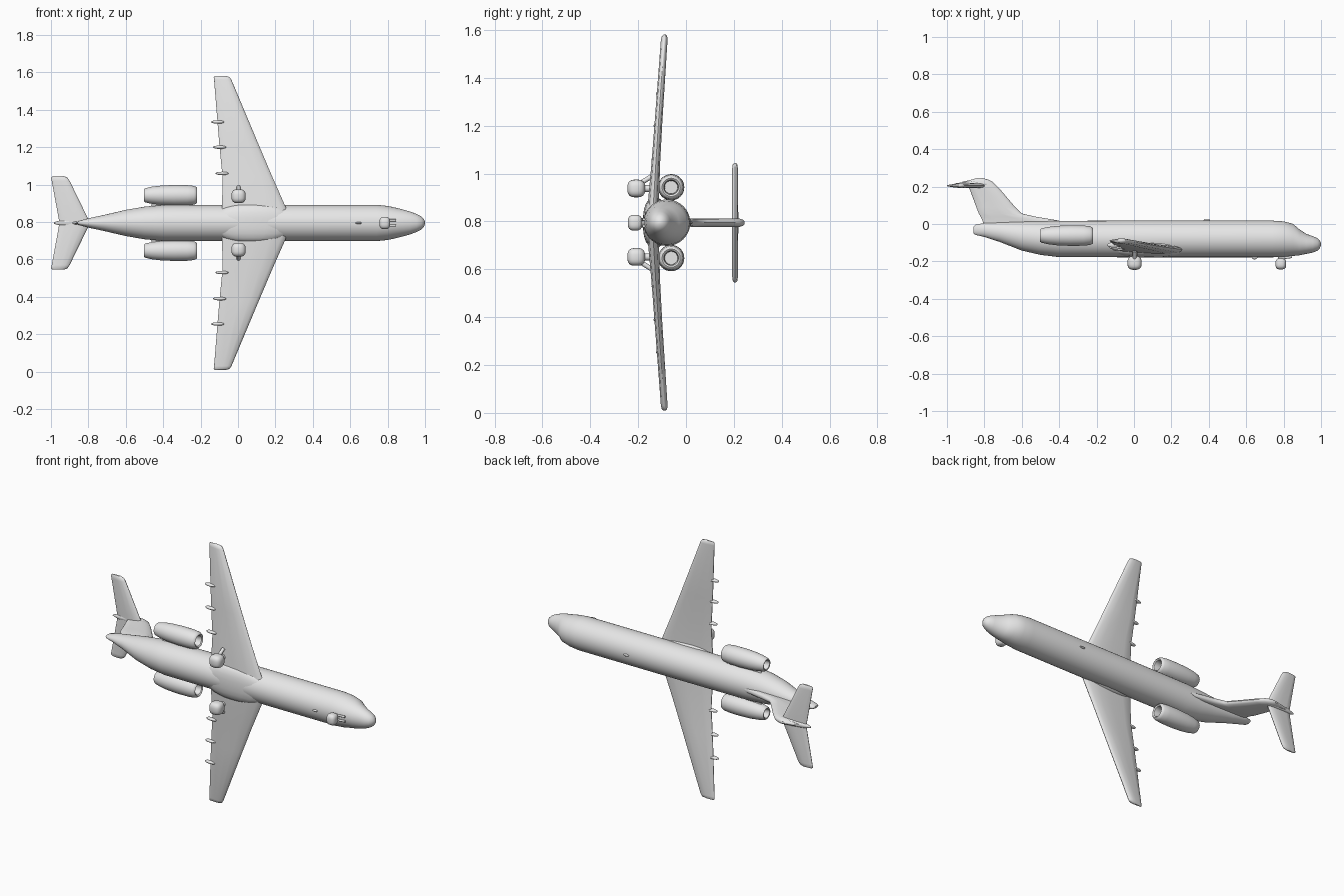
import bpy, bmesh, math
from mathutils import Vector

if "Cube" in bpy.data.objects:
    bpy.data.objects.remove(bpy.data.objects["Cube"])

MID = 0.795  # height of the aircraft's centre line; it lies on its side, its roof towards +y

grey = bpy.data.materials.new("light grey")
grey.use_nodes = True
grey.diffuse_color = (0.8, 0.8, 0.8, 1)
grey.node_tree.nodes["Principled BSDF"].inputs["Base Color"].default_value = (0.8, 0.8, 0.8, 1)


def finish(name, bm, angle=40):
    bmesh.ops.recalc_face_normals(bm, faces=bm.faces)
    mesh = bpy.data.meshes.new(name)
    bm.to_mesh(mesh)
    bm.free()
    mesh.materials.append(grey)
    ob = bpy.data.objects.new(name, mesh)
    bpy.context.collection.objects.link(ob)
    bpy.ops.object.select_all(action='DESELECT')
    ob.select_set(True)
    bpy.context.view_layer.objects.active = ob
    bpy.ops.object.shade_smooth_by_angle(angle=math.radians(angle))
    return ob


def loft(name, rings, angle=40):
    """Skin a list of equal rings of points and cap both ends."""
    bm = bmesh.new()
    loops = [[bm.verts.new(p) for p in r] for r in rings]
    n = len(loops[0])
    for a, b in zip(loops, loops[1:]):
        for i in range(n):
            j = (i + 1) % n
            bm.faces.new((a[i], a[j], b[j], b[i]))
    bm.faces.new(loops[0])
    bm.faces.new(loops[-1])
    return finish(name, bm, angle)


def tube(name, sections, s=0.0, n=40, angle=40):
    """Elliptical sections (x, y centre, half height, half width) along x."""
    rings = []
    for x, cy, ry, rz in sections:
        rings.append([(x, cy + ry * math.cos(t), MID + s + rz * math.sin(t))
                      for t in (2 * math.pi * i / n for i in range(n))])
    return loft(name, rings, angle)


# Half thickness along the chord, from leading to trailing edge
FOIL = [(0, 0), (0.02, 0.35), (0.08, 0.7), (0.25, 1), (0.5, 0.92), (0.8, 0.6), (0.97, 0.36), (1, 0.1)]


def foil(le, te, thick):
    up = [(le + (te - le) * c, thick / 2 * h) for c, h in FOIL]
    return up + [(x, -h) for x, h in reversed(up[1:])]


def wing(name, sections, side):
    """Sections (span, leading x, trailing x, y, thickness)."""
    return loft(name, [[(x, y + h, MID + side * s) for x, h in foil(le, te, t)]
                       for s, le, te, y, t in sections])


def ball(name, centre, size, squareness=2.0):
    bm = bmesh.new()
    bmesh.ops.create_uvsphere(bm, u_segments=20, v_segments=12, radius=1)
    for v in bm.verts:
        k = sum(abs(c) ** squareness for c in v.co) ** (-1 / squareness)
        v.co = Vector([c * k * d for c, d in zip(v.co, size)]) + Vector(centre)
    return finish(name, bm)


def rod(name, a, b, r):
    a, b = Vector(a), Vector(b)
    bm = bmesh.new()
    bmesh.ops.create_cone(bm, cap_ends=True, segments=12, radius1=r, radius2=r, depth=(b - a).length)
    q = (b - a).to_track_quat('Z', 'Y')
    for v in bm.verts:
        v.co = q @ v.co + (a + b) / 2
    return finish(name, bm)


# Fuselage with drooped nose and upswept tail
tube("fuselage", [
    (-0.857, -0.032, 0.018, 0.006), (-0.848, -0.031, 0.027, 0.012), (-0.80, -0.032, 0.037, 0.025),
    (-0.72, -0.043, 0.052, 0.042), (-0.60, -0.064, 0.078, 0.070), (-0.50, -0.075, 0.090, 0.087),
    (-0.40, -0.080, 0.097, 0.096), (0.0, -0.080, 0.098, 0.097), (0.74, -0.080, 0.098, 0.097),
    (0.80, -0.081, 0.095, 0.091), (0.85, -0.085, 0.086, 0.080), (0.885, -0.098, 0.069, 0.071),
    (0.92, -0.106, 0.054, 0.061), (0.955, -0.109, 0.044, 0.048), (0.98, -0.109, 0.034, 0.035),
    (0.993, -0.109, 0.021, 0.022), (1.0, -0.109, 0.006, 0.006)])
ball("belly_fairing", (0.08, -0.13, MID), (0.21, 0.05, 0.105), 2.5)

# Fin with its long dorsal fillet
loft("tail_fin", [[(x, y, MID + h) for x, h in foil(le, te, t)] for y, le, te, t in [
    (-0.02, -0.40, -0.80, 0.03), (0.018, -0.40, -0.81, 0.034), (0.04, -0.53, -0.82, 0.036),
    (0.056, -0.60, -0.83, 0.036), (0.09, -0.635, -0.843, 0.036), (0.19, -0.72, -0.88, 0.034),
    (0.225, -0.755, -0.92, 0.034), (0.237, -0.78, -0.87, 0.026), (0.245, -0.805, -0.84, 0.012)]])
tube("fin_bullet", [(-0.985, 0.205, 0.004, 0.004), (-0.95, 0.206, 0.012, 0.014),
                    (-0.86, 0.212, 0.019, 0.02), (-0.79, 0.215, 0.015, 0.018),
                    (-0.755, 0.217, 0.004, 0.004)], n=20)

NACELLE = [(-0.465, 0.004), (-0.465, 0.024), (-0.50, 0.027), (-0.502, 0.033), (-0.495, 0.038),
           (-0.46, 0.046), (-0.41, 0.052), (-0.34, 0.055), (-0.27, 0.054), (-0.235, 0.050),
           (-0.222, 0.044), (-0.219, 0.038), (-0.224, 0.031), (-0.25, 0.027), (-0.27, 0.027), (-0.27, 0.004)]

for side, label in ((1, "left"), (-1, "right")):
    # Main wing and tailplane, with rounded tips
    wing(label + "_wing", [
        (0.0, 0.29, -0.085, -0.138, 0.050), (0.085, 0.255, -0.085, -0.136, 0.046),
        (0.25, 0.182, -0.083, -0.126, 0.036), (0.42, 0.110, -0.100, -0.115, 0.032),
        (0.765, -0.035, -0.128, -0.091, 0.028), (0.780, -0.045, -0.130, -0.090, 0.022),
        (0.786, -0.065, -0.125, -0.089, 0.008)], side)
    wing(label + "_tailplane", [
        (0.0, -0.79, -0.955, 0.205, 0.028), (0.03, -0.805, -0.960, 0.205, 0.027),
        (0.225, -0.900, -0.996, 0.205, 0.024), (0.242, -0.912, -1.0, 0.205, 0.020),
        (0.250, -0.930, -0.990, 0.205, 0.008)], side)
    # Rear engine on its pylon
    tube(label + "_engine", [(x, -0.062, r, r) for x, r in NACELLE], side * 0.148, n=32)
    wing(label + "_pylon", [(0.05, -0.26, -0.47, -0.065, 0.026), (0.12, -0.26, -0.46, -0.063, 0.026)], side)
    # Flap track fairings along the trailing edge
    for i, (s, x, y) in enumerate(((0.265, -0.085, -0.130), (0.405, -0.098, -0.122), (0.54, -0.108, -0.112))):
        ball(f"{label}_flap_fairing_{i + 1}", (x, y, MID + side * s), (0.036, 0.014, 0.009))
    # Main landing gear
    z = MID + side * 0.143
    ball(label + "_main_wheels", (0.003, -0.208, z), (0.038, 0.037, 0.037), 3)
    rod(label + "_main_strut", (0.003, -0.12, z), (0.003, -0.20, z), 0.015)
    rod(label + "_gear_door", (0.003, -0.185, z + side * 0.025), (0.003, -0.145, z + side * 0.05), 0.010)

# Nose gear with its two door edges
ball("nose_wheels", (0.785, -0.213, MID), (0.029, 0.030, 0.033), 3)
rod("nose_strut", (0.785, -0.15, MID), (0.785, -0.21, MID), 0.014)
for side, label in ((1, "left"), (-1, "right")):
    rod(label + "_nose_gear_door", (0.79, -0.183, MID + side * 0.014), (0.845, -0.176, MID + side * 0.014), 0.006)

# Small aerials on the roof and belly
ball("roof_aerial", (0.39, 0.018, MID), (0.018, 0.010, 0.006))
ball("belly_aerial", (0.645, -0.178, MID), (0.016, 0.011, 0.006))
